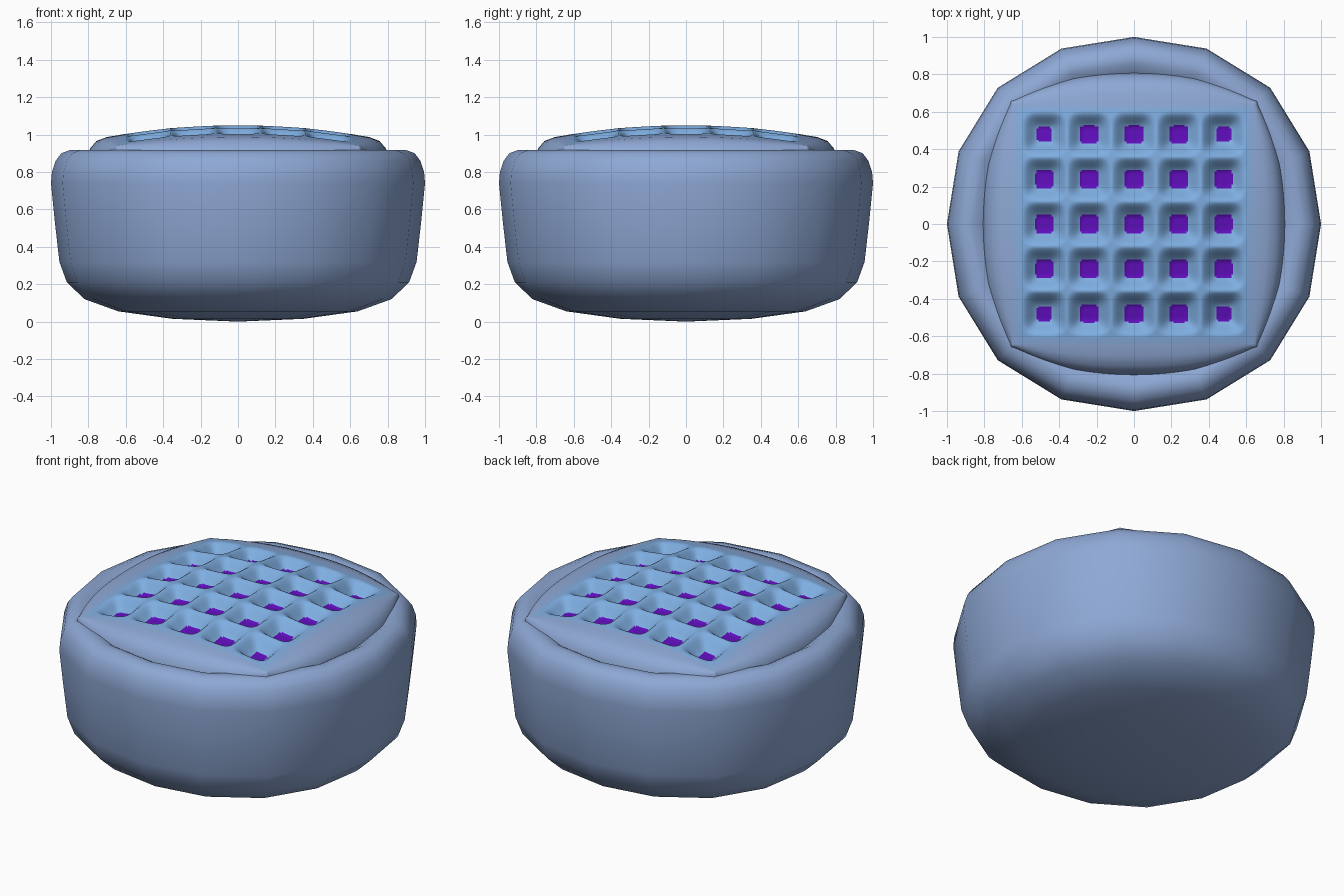
import bpy, bmesh, math

if "Cube" in bpy.data.objects:
    bpy.data.objects.remove(bpy.data.objects["Cube"])


def material(name, rgb):
    m = bpy.data.materials.new(name)
    m.diffuse_color = (*rgb, 1)
    m.use_nodes = True
    m.node_tree.nodes["Principled BSDF"].inputs["Base Color"].default_value = m.diffuse_color
    return m


slate = material("slate blue fabric", (0.27, 0.39, 0.66))
sky = material("sky blue fabric", (0.21, 0.42, 0.75))
blend = material("blended blue edge", (0.24, 0.405, 0.70))
purple = material("purple buttons", (0.115, 0.004, 0.50))


def finish(bm, name, mats):
    bmesh.ops.recalc_face_normals(bm, faces=bm.faces)
    mesh = bpy.data.meshes.new(name)
    bm.to_mesh(mesh)
    bm.free()
    for m in mats:
        mesh.materials.append(m)
    for p in mesh.polygons:
        p.use_smooth = True
    ob = bpy.data.objects.new(name, mesh)
    bpy.context.collection.objects.link(ob)
    return ob


# Padded base: sixteen-sided, slightly squared, rounded at rim and bottom
SIDES = 16
profile = [(0.35, 0.015), (0.64, 0.055), (0.82, 0.12), (0.915, 0.21), (0.955, 0.32),
           (0.98, 0.54), (1.0, 0.74), (0.995, 0.80), (0.975, 0.86), (0.945, 0.90),
           (0.90, 0.917), (0.86, 0.915), (0.81, 0.885), (0.76, 0.85)]
bm = bmesh.new()
rings = []
for r, z in profile:
    ring = []
    for i in range(SIDES):
        a = 2 * math.pi * i / SIDES
        k = r * (1 + 0.03 * math.sin(2 * a) ** 2)
        ring.append(bm.verts.new((k * math.cos(a), k * math.sin(a), z)))
    rings.append(ring)
for lo, hi in zip(rings, rings[1:]):
    for i in range(SIDES):
        j = (i + 1) % SIDES
        bm.faces.new((lo[i], lo[j], hi[j], hi[i]))
for ring, z in ((rings[0], 0.0), (rings[-1], 0.85)):
    c = bm.verts.new((0, 0, z))
    for i in range(SIDES):
        bm.faces.new((ring[i], ring[(i + 1) % SIDES], c))
finish(bm, "padded_base", [slate])

# Tufted cushion: domed grid with a pit at every button
HALF, CELLS = 0.65, 130
ROWS = (-0.477, -0.24, 0.0, 0.24, 0.477)


def dome(x, y):
    return 1.05 - 0.055 * (abs(x / HALF) ** 2.2 + abs(y / HALF) ** 2.2)


def nearest(v):
    return min(ROWS, key=lambda c: abs(c - v))


def button_distance(x, y):
    dx, dy = abs(x - nearest(x)), abs(y - nearest(y))
    return (dx ** 4 + dy ** 4) ** 0.25


def pit(x, y):
    t = max(0.0, min(1.0, (0.125 - button_distance(x, y)) / 0.095))
    return 0.07 * t * t * (3 - 2 * t)


bm = bmesh.new()
bmesh.ops.create_grid(bm, x_segments=CELLS, y_segments=CELLS, size=HALF)
for v in bm.verts:
    v.co.z = dome(v.co.x, v.co.y) - pit(v.co.x, v.co.y)
for f in bm.faces:
    c = f.calc_center_median()
    edge = max(abs(c.x), abs(c.y))
    corner = abs(nearest(c.x)) > 0.4 and abs(nearest(c.y)) > 0.4
    if button_distance(c.x, c.y) < (0.042 if corner else 0.051):
        f.material_index = 3
    elif edge < 0.61:
        f.material_index = 1
    elif edge < 0.635:
        f.material_index = 2

# Cushion sides: extrude the border outward into four bulging flanks
border = [e for e in bm.edges if e.is_boundary]
origin = {v: v.co.copy() for e in border for v in e.verts}
for out, drop in ((0.33, 0.06), (0.67, 0.22), (0.87, 0.5), (0.97, 0.78), (1.0, 1.0)):
    new = bmesh.ops.extrude_edge_only(bm, edges=border)["geom"]
    verts = [g for g in new if isinstance(g, bmesh.types.BMVert)]
    source = {}
    for v in verts:
        old = next(e.other_vert(v) for e in v.link_edges if e.other_vert(v) in origin)
        source[v] = origin[old]
    for v in verts:
        p = source[v]
        along, side = sorted((abs(p.x), abs(p.y)))
        bulge = 0.15 * (1 - (along / HALF) ** 2.5) + 0.01
        k = out * bulge
        if abs(p.x) > HALF - 0.001:
            v.co.x = math.copysign(HALF + k, p.x)
        if abs(p.y) > HALF - 0.001:
            v.co.y = math.copysign(HALF + k, p.y)
        v.co.z = p.z + (0.86 - p.z) * drop
    origin = source
    border = [g for g in new if isinstance(g, bmesh.types.BMEdge)]
for f in bm.faces:
    c = f.calc_center_median()
    if max(abs(c.x), abs(c.y)) > HALF:
        f.material_index = 0
finish(bm, "tufted_cushion", [slate, sky, blend, purple])
